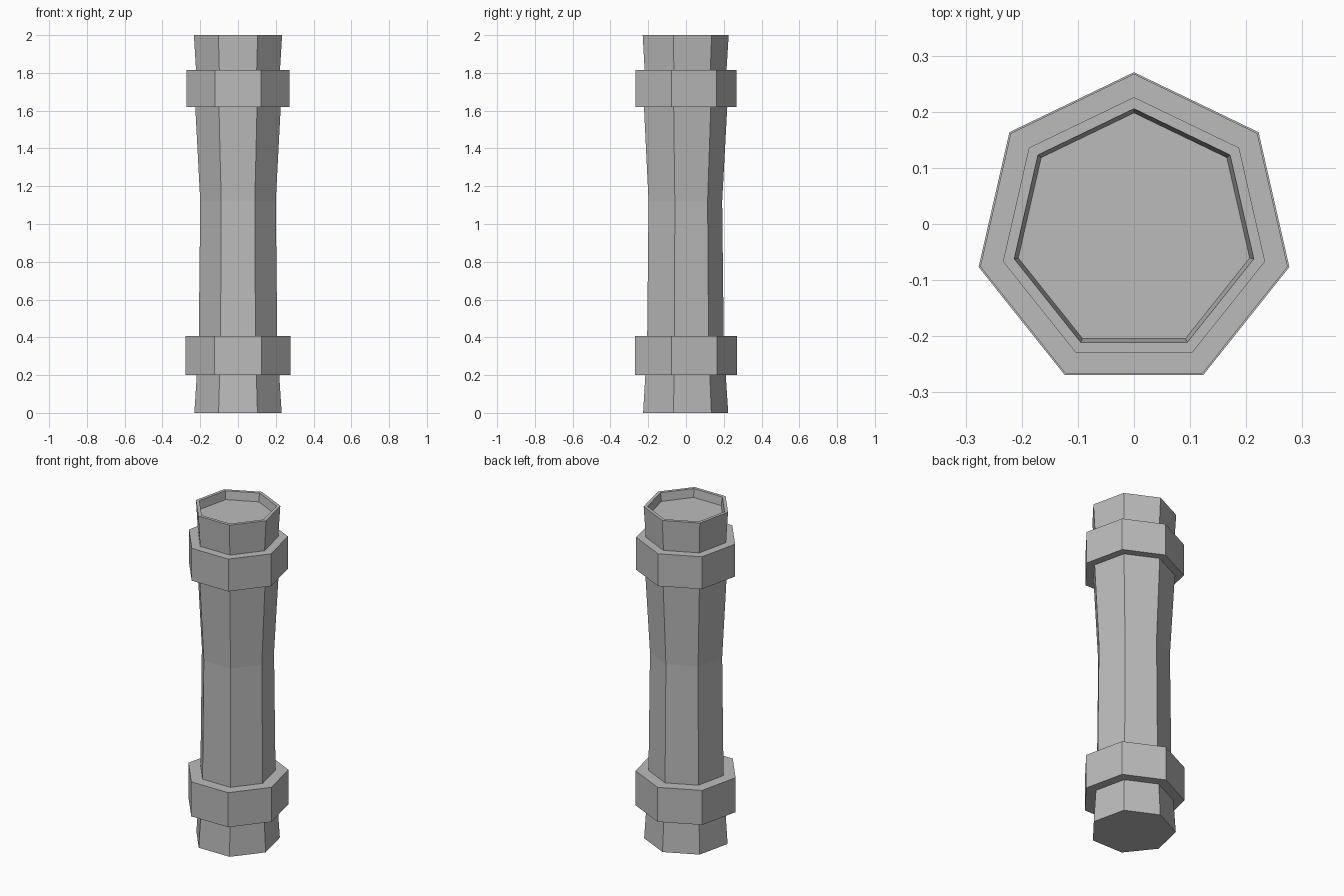
import bpy
import bmesh
from math import sin, cos, tau

SIDES = 7
CENTRE_Y = -0.0135

if "Cube" in bpy.data.objects:
    bpy.data.objects.remove(bpy.data.objects["Cube"], do_unlink=True)

# Single plain grey for the whole model
grey = bpy.data.materials.new("plain_grey")
grey.use_nodes = True
colour = (0.5, 0.5, 0.5, 1)
grey.diffuse_color = colour
grey.node_tree.nodes["Principled BSDF"].inputs["Base Color"].default_value = colour


def turned_part(name, profile, ring_shaped=False):
    """Sweep (radius, height) points round a heptagon with one corner at the back."""
    bm = bmesh.new()
    rings = []
    for r, z in profile:
        angles = [tau * i / SIDES for i in range(SIDES)]
        rings.append([bm.verts.new((-r * sin(a), CENTRE_Y + r * cos(a), z)) for a in angles])
    pairs = list(zip(rings, rings[1:]))
    if ring_shaped:
        pairs.append((rings[-1], rings[0]))
    else:
        bm.faces.new(rings[0])
        bm.faces.new(rings[-1])
    for low, high in pairs:
        for i in range(SIDES):
            j = (i + 1) % SIDES
            bm.faces.new((low[i], low[j], high[j], high[i]))
    bmesh.ops.recalc_face_normals(bm, faces=bm.faces)
    mesh = bpy.data.meshes.new(name)
    bm.to_mesh(mesh)
    bm.free()
    mesh.materials.append(grey)
    obj = bpy.data.objects.new(name, mesh)
    bpy.context.collection.objects.link(obj)
    return obj


# Waisted shaft, flared at both ends, with a shallow recess in the top
turned_part("shaft", [
    (0.237, 0), (0.224, 0.2), (0.213, 0.41), (0.205, 1.12),
    (0.232, 1.62), (0.228, 1.815), (0.2395, 2),
    (0.219, 2), (0.2115, 1.95),
])

# Wide collars near each end
for name, inner, outer, bottom, top in (
    ("lower_collar", 0.208, 0.284, 0.2, 0.408),
    ("upper_collar", 0.222, 0.281, 1.62, 1.815),
):
    turned_part(name, [(inner, bottom), (outer, bottom), (outer, top), (inner, top)], True)
